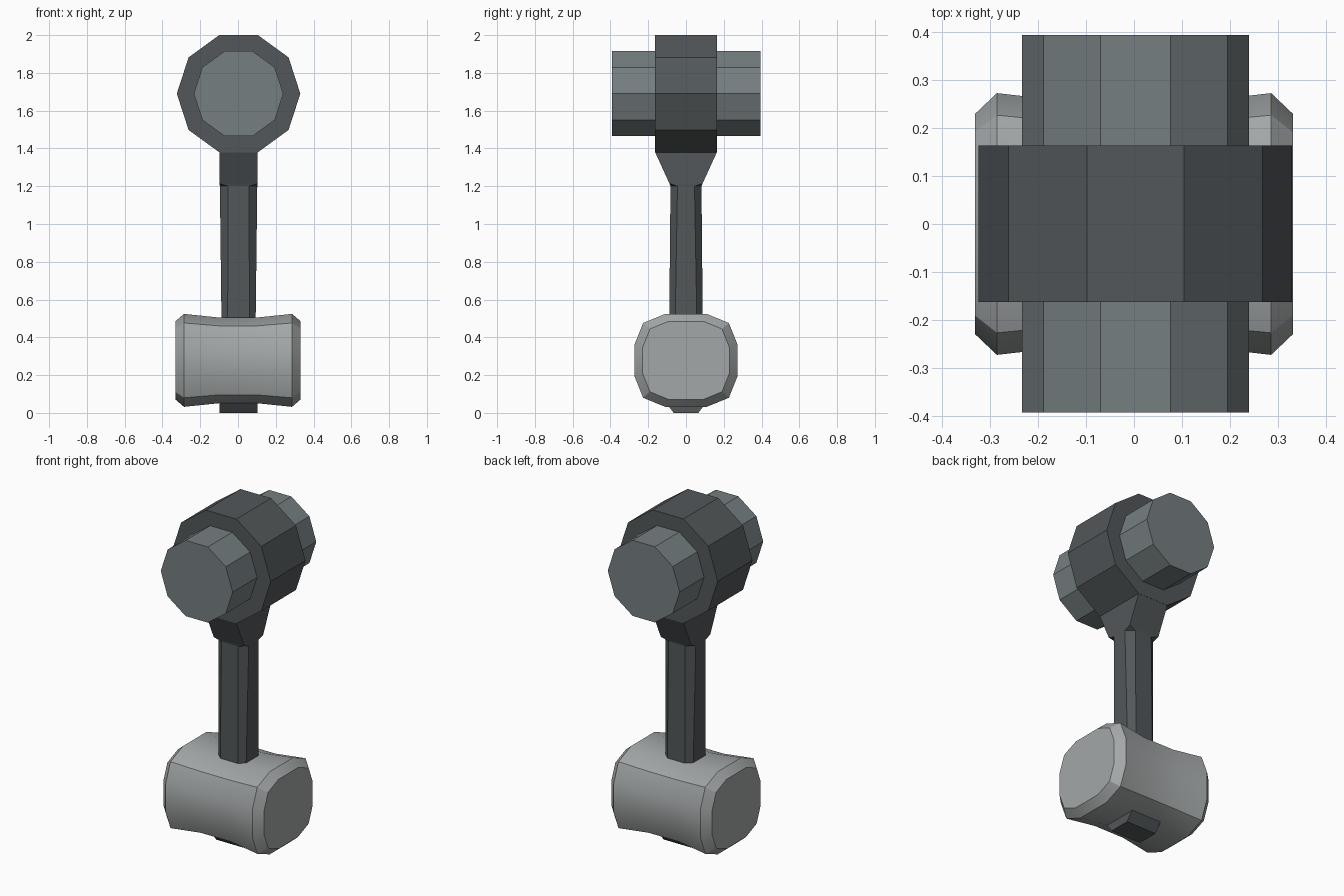
import bpy, bmesh, math
from mathutils import Vector

if "Cube" in bpy.data.objects:
    bpy.data.objects.remove(bpy.data.objects["Cube"])


def paint(name, rgb):
    mat = bpy.data.materials.new(name)
    mat.diffuse_color = (*rgb, 1)
    mat.use_nodes = True
    mat.node_tree.nodes["Principled BSDF"].inputs["Base Color"].default_value = mat.diffuse_color
    return mat


dark = paint("dark_slate", (0.085, 0.096, 0.101))
slate = paint("slate", (0.18, 0.21, 0.22))
steel = paint("steel", (0.37, 0.39, 0.39))
OFF = 0.003  # hub and handle sit a hair right of centre


def loft(name, rings, mat):
    """Skin equal-length point rings into a closed solid."""
    bm = bmesh.new()
    loops = [[bm.verts.new(p) for p in r] for r in rings]
    n = len(rings[0])
    for a, b in zip(loops, loops[1:]):
        for i in range(n):
            j = (i + 1) % n
            bm.faces.new((a[i], a[j], b[j], b[i]))
    bm.faces.new(loops[0][::-1])
    bm.faces.new(loops[-1])
    bmesh.ops.remove_doubles(bm, verts=bm.verts, dist=1e-5)
    bmesh.ops.recalc_face_normals(bm, faces=bm.faces)
    me = bpy.data.meshes.new(name)
    bm.to_mesh(me)
    bm.free()
    me.materials.append(mat)
    ob = bpy.data.objects.new(name, me)
    bpy.context.collection.objects.link(ob)
    return ob


def decagon(r, y, cz=1.69):
    return [Vector((OFF + r * math.cos(i * math.tau / 10), y, cz + r * math.sin(i * math.tau / 10)))
            for i in range(10)]


def octagon(hx, hy, fx, fy, z):
    """Rectangle hx, hy with cut corners; fx, fy are the half widths of the flats."""
    pts = [(hx, -fy), (hx, fy), (fx, hy), (-fx, hy), (-hx, fy), (-hx, -fy), (-fx, -hy), (fx, -hy)]
    return [Vector((x + OFF, y, z)) for x, y in pts]


# Pommel: wide ten-sided collar with a narrower drum running through it
loft("pommel_collar", [decagon(0.327, y) for y in (-0.163, 0.164)], dark)
loft("pommel_drum", [decagon(0.237, y) for y in (-0.393, 0.394)], slate)

# Handle with chamfered corners, flaring to a rectangular neck under the collar
loft("handle", [octagon(0.09, 0.089, 0.058, 0.058, 0.45),
                octagon(0.099, 0.082, 0.055, 0.045, 1.2),
                octagon(0.101, 0.088, 0.101, 0.088, 1.215),
                octagon(0.101, 0.163, 0.101, 0.163, 1.379)], dark)

# Handle end poking out below the head
loft("handle_end", [octagon(0.1, 0.065, 0.1, 0.065, 0.0),
                    octagon(0.1, 0.12, 0.1, 0.12, 0.07)], dark)

# Waisted head: rounded-square section swept along x
quarter = [(0.273, 0.083), (0.227, 0.198), (0.11, 0.246)]
section = (quarter + [(-y, z) for y, z in quarter[::-1]]
           + [(-y, -z) for y, z in quarter] + [(y, -z) for y, z in quarter[::-1]])
stations = [(-0.332, 0.84), (-0.286, 1), (-0.1, 0.922), (0.1, 0.922), (0.286, 1), (0.332, 0.84)]
head = loft("head", [[Vector((x, y * s, 0.278 + z * s)) for y, z in section] for x, s in stations], steel)
bpy.context.view_layer.objects.active = head
head.select_set(True)
bpy.ops.object.shade_smooth_by_angle(angle=math.radians(30))
